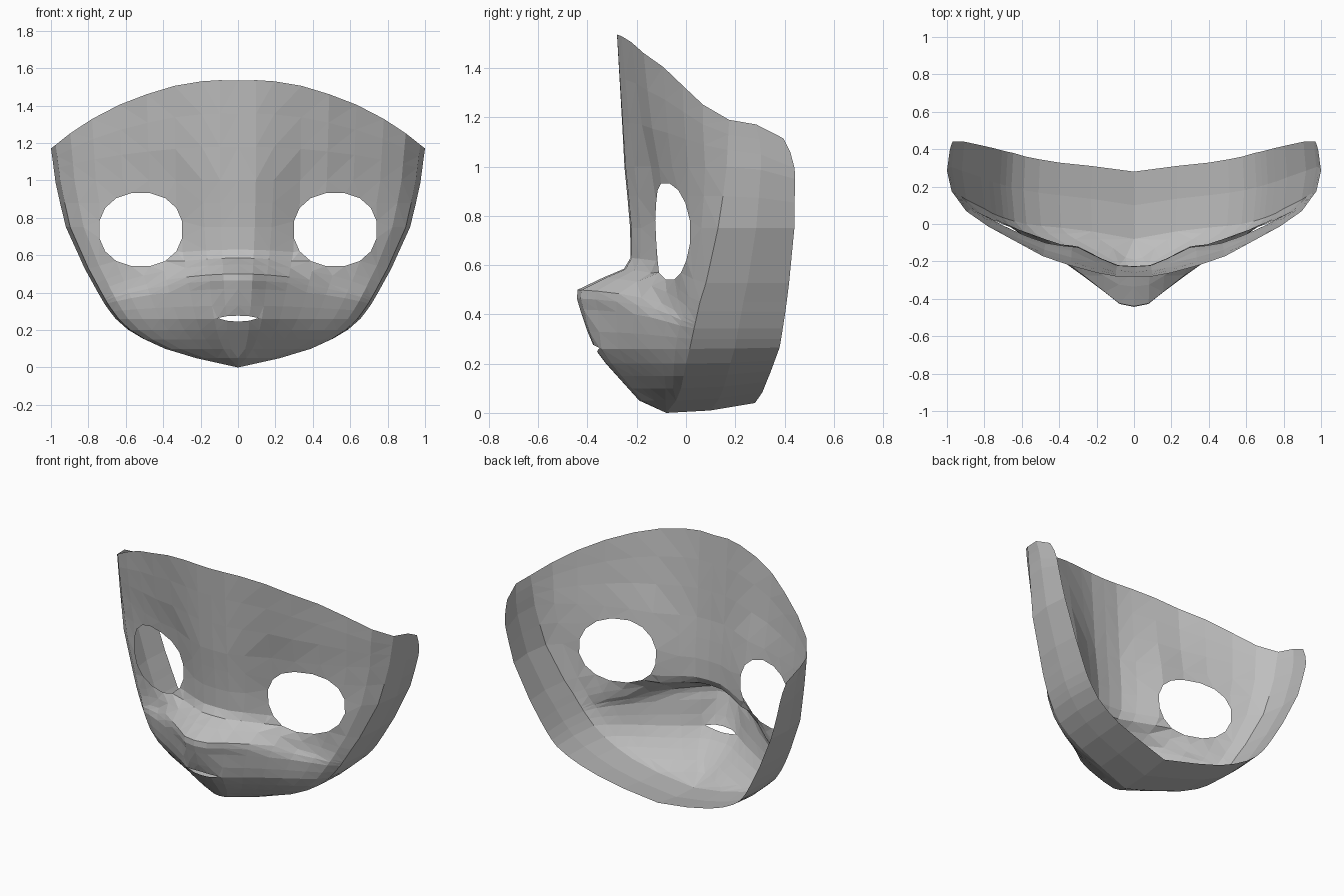
import bpy, bmesh, math
from mathutils import Vector
from mathutils.geometry import delaunay_2d_cdt

if "Cube" in bpy.data.objects:
    bpy.data.objects.remove(bpy.data.objects["Cube"])


def interp(pts, t):
    """Piecewise linear lookup in a list of (key, value) pairs."""
    if t <= pts[0][0]:
        return pts[0][1]
    for (a, p), (b, q) in zip(pts, pts[1:]):
        if t <= b:
            return p + (q - p) * (t - a) / (b - a)
    return pts[-1][1]


# Levels: height, half width, centre depth, side depth, section style
# (style 0 = brow, 1 = eye area, 2 = muzzle ridge, 3 = muzzle front, 4 = mouth)
TAPER = .975
LEVELS = [
    (0.00, .001, -.08, -.08, 4), (0.05, .23, -.19, -.04, 4),
    (0.10, .40, -.235, -.02, 4), (0.15, .51, -.28, -.01, 4),
    (0.20, .59, -.325, .0, 4), (0.26, .655, -.37, .015, 4),
    (0.33, .708, -.40, .03, 3.5), (0.42, .76, -.43, .05, 3),
    (0.465, .784, -.443, .06, 2.5), (0.50, .803, -.44, .07, 2),
    (0.55, .832, -.335, .09, 1.7), (0.585, .851, -.252, .095, 1.3),
    (0.63, .874, -.225, .10, 1), (0.75, .92, -.227, .13, 1),
    (0.88, .95, -.238, .15, .85), (1.00, .975, -.25, .165, .7),
    (1.19, 1.0, -.26, .175, .3), (1.53, 1.0, -.28, .175, 0)]
WIDTH = [(r[0], r[1] * TAPER) for r in LEVELS]
CENTRE, SIDE, STYLE = ([(r[0], r[k]) for r in LEVELS] for k in (2, 3, 4))
STATIONS = [0, .1, .2, .35, .5, .65, .8, .92, 1]
SECTIONS = [list(zip(STATIONS, s)) for s in (
    (0, 0, .04, .12, .22, .39, .56, .74, 1),
    (0, .015, .12, .32, .39, .50, .65, .81, 1),
    (0, .03, .15, .33, .52, .70, .82, .90, 1),
    (0, .03, .15, .31, .46, .61, .75, .87, 1),
    (0, .005, .07, .25, .41, .56, .71, .85, 1))]
RIM = [(0, 1.533), (.1, 1.536), (.24, 1.527), (.38, 1.497), (.58, 1.43),
       (.74, 1.355), (.9, 1.25), (1, 1.17)]
# The muzzle ridge droops towards the cheeks
DROOP = [(.26, 0), (.5, .2), (.57, .2), (.75, 0)]


def depth(x, z):
    s = min(1, x / interp(WIDTH, z))
    zz = z
    for _ in range(8):
        zz = z + x * x * interp(DROOP, zz)
    m = interp(STYLE, zz)
    k = min(3, int(m))
    g = interp(SECTIONS[k], s) * (1 - (m - k)) + interp(SECTIONS[k + 1], s) * (m - k)
    yc, yw = interp(CENTRE, zz), interp(SIDE, z)
    return yc + (yw - yc) * g


# Eye and mouth openings
EX, EZ, RX, RZ, POW = .52, .737, .225, .198, 2.2


def eye_value(x, z):
    return (abs(x - EX) / RX) ** POW + (abs(z - EZ) / RZ) ** POW


def spow(v):
    return math.copysign(abs(v) ** (2 / POW), v)


eye = [(EX + RX * spow(math.cos(a)), EZ + RZ * spow(math.sin(a)))
       for a in (2 * math.pi * (i + .5) / 16 for i in range(16))]
mouth = [(0, .245), (.06, .25), (.11, .264), (.06, .274), (0, .277)]


def in_hole(x, z, grow=1.0):
    pad = (grow - 1) * .06
    return (eye_value(x, z) < grow ** POW + .001
            or (x < .111 + pad and .244 - pad < z < .278 + pad))


# Grid rows of half the face, in front projection
rows = [[(0, 0)]]
for z, w, *_ in LEVELS[1:16]:
    row = []
    for s in (STATIONS[::2] if w < .3 else STATIONS):
        zs = z - (s * w) ** 2 * interp(DROOP, z)
        row.append((s * interp(WIDTH, zs), zs))
    rows.append(row)
for f in (1 / 3, 2 / 3, 1):
    w = (.975 + .025 * f) * TAPER
    rows.append([(s * w, 1 + (interp(RIM, s * w) - 1) * f) for s in STATIONS])
outline = [r[-1] for r in rows]

points, edges, ids = [], [], {}


def add(p):
    if p not in ids:
        ids[p] = len(points)
        points.append(Vector(p))
    return ids[p]


def link(chain):
    for a, b in zip(chain, chain[1:]):
        edges.append((add(a), add(b)))


def link_clear(a, b):
    """Link two kept grid points unless the edge crosses an opening."""
    if a in ids and b in ids:
        steps = (Vector(a).lerp(Vector(b), t / 8) for t in range(1, 8))
        if not any(in_hole(p.x, p.y, 1.04) for p in steps):
            link([a, b])


for row in rows:
    for p in row:
        if not in_hole(*p, 1.12):
            add(p)
for row in rows:
    for a, b in zip(row, row[1:]):
        link_clear(a, b)
for low, high in zip(rows[1:], rows[2:]):
    for a, b in zip(low, high if len(low) == len(high) else high[::2]):
        link_clear(a, b)
link(outline)
link(eye + eye[:1])
link(mouth)

flat, _, tris, *_ = delaunay_2d_cdt(points, edges, [], 0, 1e-5)

# Face sheet with the openings left out
bm = bmesh.new()
verts = [bm.verts.new((p.x, depth(p.x, p.y), p.y)) for p in flat]
for t in tris:
    a, b, c = (flat[i] for i in t)
    if abs((b - a).cross(c - a)) < 1e-5 or all(in_hole(*flat[i]) for i in t):
        continue
    bm.faces.new([verts[i] for i in t])
bmesh.ops.join_triangles(bm, faces=bm.faces[:], angle_face_threshold=.5,
                         angle_shape_threshold=.9)

# Side wall running back from the outline, from chin to temple
BACK = [(0, .28), (.05, .31), (.15, .345), (.26, .38), (.42, .405), (.62, .43),
        (.75, .44), (1.06, .443), (1.12, .43), (1.19, .395)]
LIFT = [(0, .04), (.3, 0), (.75, 0), (1.0, -.05), (1.06, -.075), (1.19, -.075)]
wall = []
for x, z in outline:
    y0, y1, lift = depth(x, z), interp(BACK, z), interp(LIFT, z)
    strip = [(x, y0, z), (x / TAPER, (y0 + y1) / 2, z + lift * .25),
             (x / TAPER * .985, y1, z + lift)]
    wall.append([bm.verts.new(p) for p in strip])
for a, b in zip(wall, wall[1:]):
    for j in range(2):
        bm.faces.new((a[j], a[j + 1], b[j + 1], b[j]))
bmesh.ops.remove_doubles(bm, verts=bm.verts[:], dist=1e-4)
bmesh.ops.delete(bm, geom=[v for v in bm.verts if not v.link_faces], context='VERTS')

mesh = bpy.data.meshes.new("mask_shell")
bm.to_mesh(mesh)
bm.free()
mask = bpy.data.objects.new("mask_shell", mesh)
bpy.context.collection.objects.link(mask)
mirror = mask.modifiers.new("Mirror", 'MIRROR')
mirror.merge_threshold = .001

grey = bpy.data.materials.new("plain grey")
grey.diffuse_color = (.52, .52, .52, 1)
grey.use_nodes = True
grey.node_tree.nodes["Principled BSDF"].inputs["Base Color"].default_value = grey.diffuse_color
mesh.materials.append(grey)
